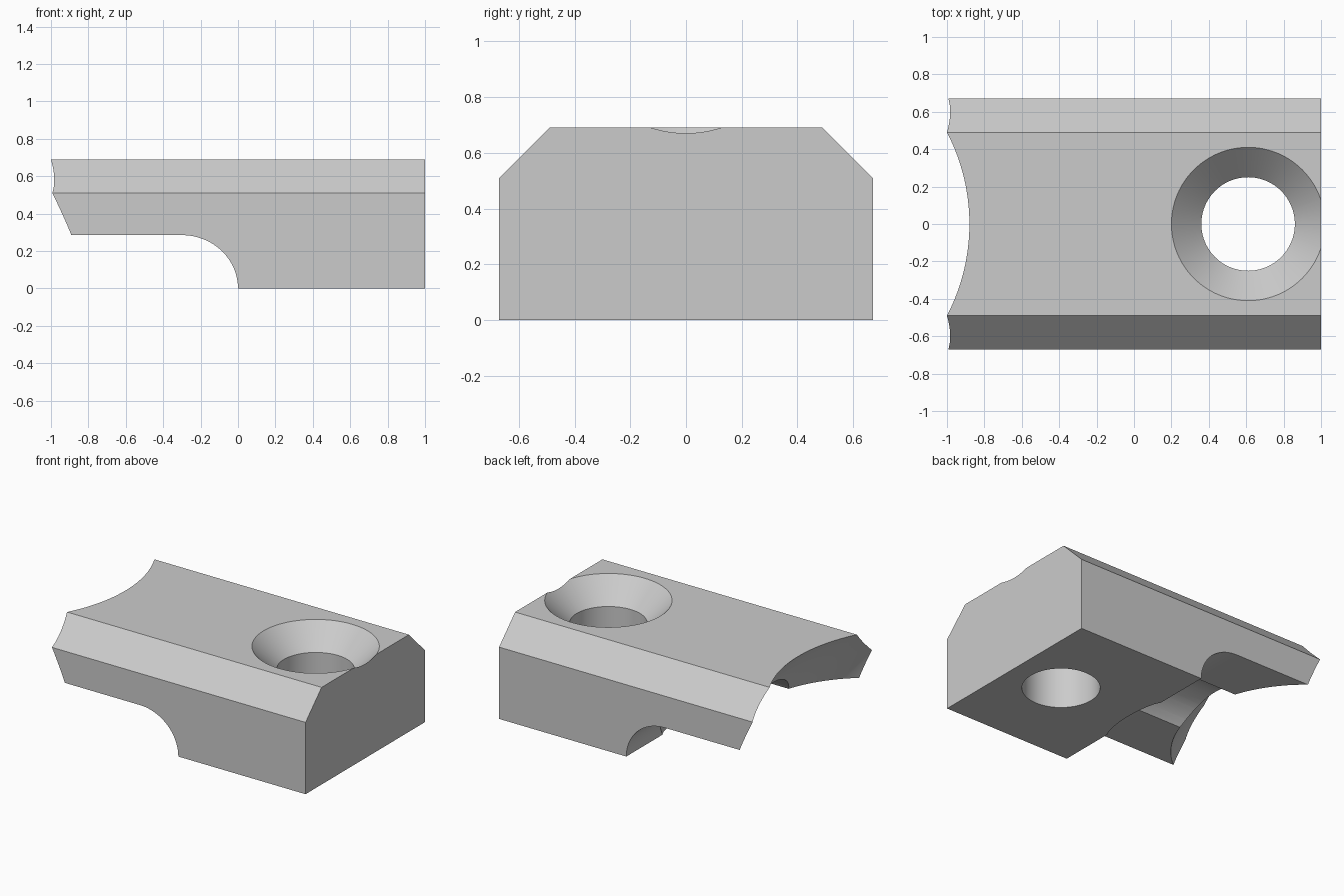
import bpy, bmesh, math
from mathutils import Vector

cube = bpy.data.objects.get("Cube")
if cube:
    bpy.data.objects.remove(cube, do_unlink=True)

grey = bpy.data.materials.new("plain_grey")
grey.use_nodes = True
colour = (0.6, 0.6, 0.6, 1)
grey.diffuse_color = colour
grey.node_tree.nodes["Principled BSDF"].inputs["Base Color"].default_value = colour


def finish(name, bm):
    bmesh.ops.recalc_face_normals(bm, faces=bm.faces)
    mesh = bpy.data.meshes.new(name)
    bm.to_mesh(mesh)
    bm.free()
    mesh.materials.append(grey)
    ob = bpy.data.objects.new(name, mesh)
    bpy.context.collection.objects.link(ob)
    return ob


def prism(name, points, offset):
    """Extrude a closed outline along an offset vector."""
    bm = bmesh.new()
    face = bm.faces.new([bm.verts.new(p) for p in points])
    ext = bmesh.ops.extrude_face_region(bm, geom=[face])
    moved = [g for g in ext["geom"] if isinstance(g, bmesh.types.BMVert)]
    bmesh.ops.translate(bm, verts=moved, vec=Vector(offset))
    return finish(name, bm)


def loft(name, rings, axis, sides):
    """Join circles given as (position, radius, centre x) or, along x, (x, radius, centre z)."""
    bm = bmesh.new()
    loops = []
    for pos, r, c in rings:
        loop = []
        for i in range(sides):
            a = 2 * math.pi * i / sides
            u, v = c + r * math.cos(a), r * math.sin(a)
            loop.append(bm.verts.new((u, v, pos) if axis == "z" else (pos, v, u)))
        loops.append(loop)
    for low, high in zip(loops, loops[1:]):
        for i in range(sides):
            j = (i + 1) % sides
            bm.faces.new((low[i], low[j], high[j], high[i]))
    bm.faces.new(loops[0])
    bm.faces.new(loops[-1])
    return finish(name, bm)


def combine(body, tool, operation):
    mod = body.modifiers.new(tool.name, "BOOLEAN")
    mod.object, mod.operation, mod.solver = tool, operation, "EXACT"
    bpy.context.view_layer.objects.active = body
    bpy.ops.object.modifier_apply(modifier=mod.name)
    bpy.data.objects.remove(tool, do_unlink=True)


# Side outline with the rounded step underneath
half, top, step = 0.67, 0.69, 0.285
side = [(1, 0), (1, top), (-1.2, top), (-1.2, step)]
for i in range(25):
    a = math.pi / 2 * (1 - i / 24)
    side.append((-0.3 + 0.3 * math.cos(a), step * math.sin(a)))
body = prism("clamp_block", [(x, -half, z) for x, z in side], (0, 2 * half, 0))

# Chamfered top edges
end = [(-half, -0.1), (half, -0.1), (half, 0.51), (0.49, top), (-0.49, top), (-half, 0.51)]
combine(body, prism("chamfer_outline", [(-1.5, y, z) for y, z in end], (3, 0, 0)), "INTERSECT")

# Slanted hollow end
hollow = [(0.2, 0.82, -1.32), (step, 0.86, -1.43), (0.51, 0.96, -1.68),
          (top, 1.06, -1.94), (0.8, 1.115, -2.08)]
combine(body, loft("hollow_end", hollow, "z", 160), "DIFFERENCE")

# Countersunk bolt hole
hole = [(-0.1, 0.25, 0.61), (0.53, 0.25, 0.61), (top, 0.41, 0.61), (0.79, 0.51, 0.61)]
combine(body, loft("bolt_hole", hole, "z", 96), "DIFFERENCE")

# Rounded groove under the lip, with a shallow domed tip
groove = [(-1.4, 0.31, 0.14), (-0.02, 0.31, 0.14)]
for i in range(1, 9):
    a = math.pi / 2 * i / 8.5
    groove.append((-0.02 + 0.075 * math.sin(a), 0.31 * math.cos(a), 0.14))
combine(body, loft("lip_groove", groove, "x", 64), "DIFFERENCE")

# Smooth the curved walls, keep the edges crisp
bpy.ops.object.select_all(action="DESELECT")
body.select_set(True)
bpy.context.view_layer.objects.active = body
bpy.ops.object.shade_smooth_by_angle(angle=math.radians(25))
